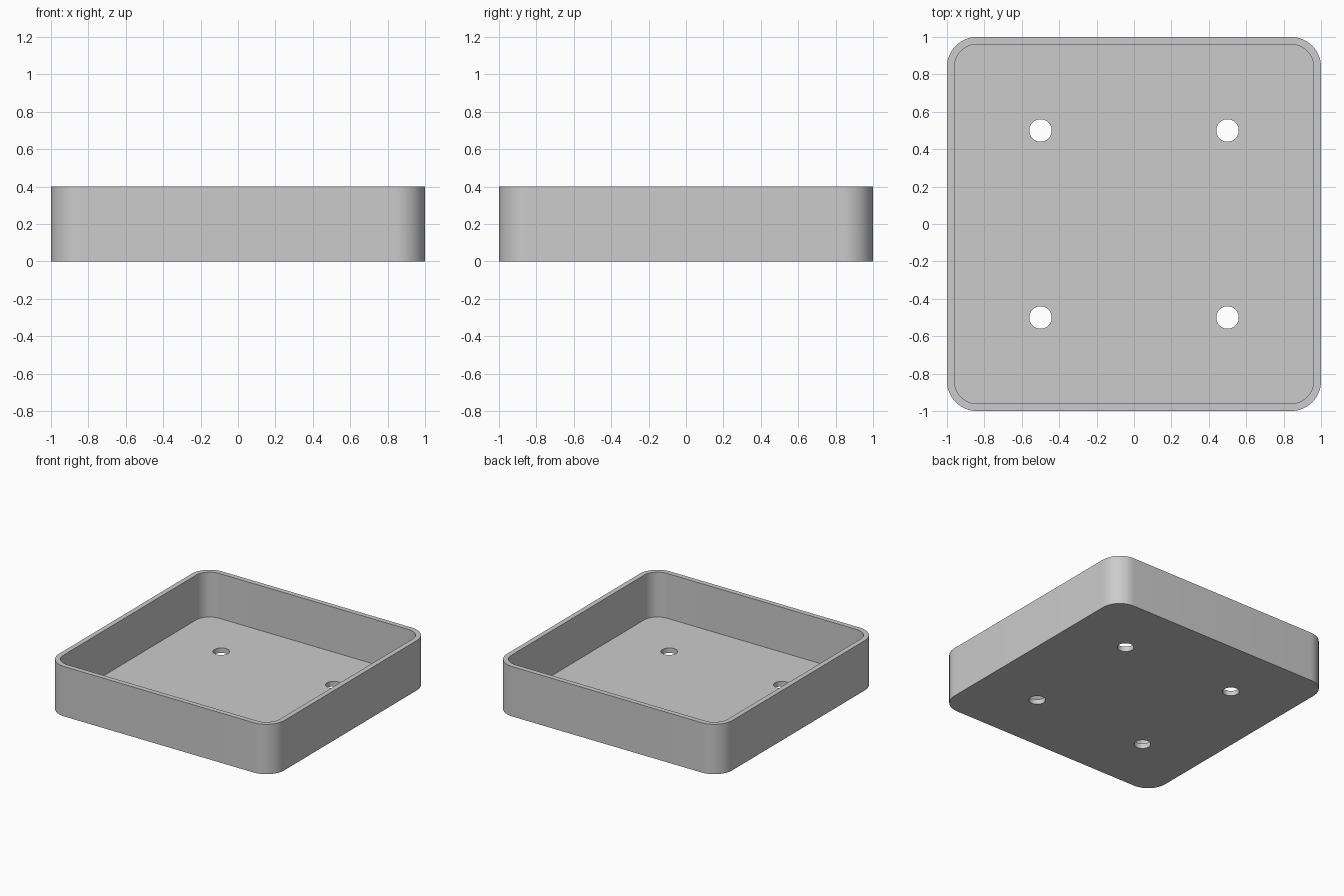
import bpy
import bmesh
from math import pi, sin, cos, radians

WIDTH, HEIGHT = 2.0, 0.4
WALL, FLOOR = 0.04, 0.04
CORNER = 0.16
HOLE_RADIUS, HOLE_OFFSET = 0.06, 0.5
STEPS = 16

cube = bpy.data.objects.get("Cube")
if cube:
    bpy.data.objects.remove(cube, do_unlink=True)

grey = bpy.data.materials.new("plain grey")
grey.use_nodes = True
color = (0.6, 0.6, 0.6, 1)
grey.diffuse_color = color
grey.node_tree.nodes["Principled BSDF"].inputs["Base Color"].default_value = color


def rounded_slab(name, half, radius, bottom, top, center=(0, 0)):
    """Upright prism over a square with rounded corners."""
    bm = bmesh.new()
    ring = []
    for quarter, (sx, sy) in enumerate([(1, 1), (-1, 1), (-1, -1), (1, -1)]):
        for i in range(STEPS + 1):
            if half == radius and i == STEPS:
                continue  # a full circle shares its quarter ends
            a = (quarter + i / STEPS) * pi / 2
            x = center[0] + sx * (half - radius) + radius * cos(a)
            y = center[1] + sy * (half - radius) + radius * sin(a)
            ring.append(bm.verts.new((x, y, bottom)))
    base = bm.faces.new(ring)
    result = bmesh.ops.extrude_face_region(bm, geom=[base], use_keep_orig=True)
    lifted = [v for v in result["geom"] if isinstance(v, bmesh.types.BMVert)]
    bmesh.ops.translate(bm, verts=lifted, vec=(0, 0, top - bottom))
    bmesh.ops.recalc_face_normals(bm, faces=bm.faces)
    mesh = bpy.data.meshes.new(name)
    bm.to_mesh(mesh)
    bm.free()
    mesh.materials.append(grey)
    obj = bpy.data.objects.new(name, mesh)
    bpy.context.collection.objects.link(obj)
    return obj


def cut(target, cutter):
    """Subtract the cutter, then discard it."""
    mod = target.modifiers.new("cut", "BOOLEAN")
    mod.operation = "DIFFERENCE"
    mod.solver = "EXACT"
    mod.object = cutter
    bpy.context.view_layer.objects.active = target
    bpy.ops.object.modifier_apply(modifier=mod.name)
    bpy.data.objects.remove(cutter, do_unlink=True)


# Tray body, hollowed to leave thin walls and a floor
half = WIDTH / 2
tray = rounded_slab("tray", half, CORNER, 0, HEIGHT)
cut(tray, rounded_slab("cavity", half - WALL, CORNER - WALL, FLOOR, HEIGHT + 0.1))

# Four round mounting holes through the floor
for x in (-HOLE_OFFSET, HOLE_OFFSET):
    for y in (-HOLE_OFFSET, HOLE_OFFSET):
        cut(tray, rounded_slab("hole", HOLE_RADIUS, HOLE_RADIUS, -0.1, FLOOR + 0.1, (x, y)))

# Smooth rounded corners with crisp rims
bpy.ops.object.select_all(action="DESELECT")
tray.select_set(True)
bpy.context.view_layer.objects.active = tray
bpy.ops.object.shade_smooth_by_angle(angle=radians(30))
